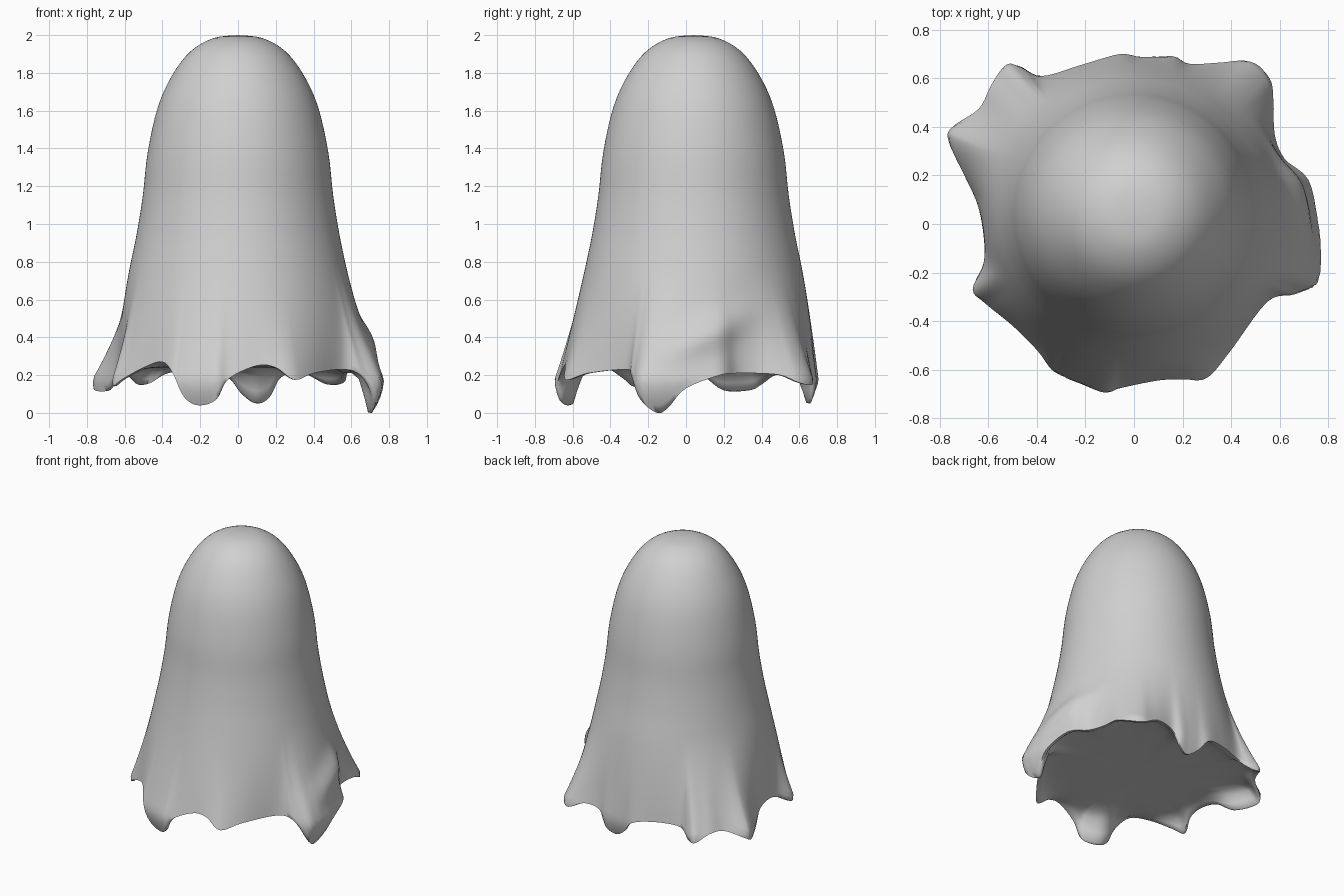
import bpy
import bmesh
import math
from mathutils import Vector

cube = bpy.data.objects.get("Cube")
if cube:
    bpy.data.objects.remove(cube, do_unlink=True)

CENTRE_Y = 0.04      # the dome sits slightly behind the middle
SKIRT_TOP = 0.8      # height where the cloth starts to flare
SKIRT_RADIUS = 0.567
SKIRT_SLOPE = 0.21
LIP = 0.18           # below this the tips curl inward
FLOOR = 0.24         # height of the closed underside

# Dome and body profile: radius, height
PROFILE = [(0, 2), (.13, 1.984), (.25, 1.915), (.347, 1.79), (.424, 1.62),
           (.478, 1.38), (.504, 1.15), (.536, .95), (SKIRT_RADIUS, SKIRT_TOP), (.6, .64)]

# Hem outline, counter-clockwise: x, y, height
HEM = [(.76, 0, .13), (.72, .18, .2), (.62, .27, .21), (.58, .37, .21),
       (.575, .5, .2), (.56, .6, .16), (.48, .67, .15), (.35, .665, .21),
       (.23, .66, .19), (.17, .69, .08), (.1, .69, .05), (.02, .69, .1),
       (-.06, .7, .19), (-.22, .655, .22), (-.38, .61, .21), (-.47, .65, .16),
       (-.53, .655, .15), (-.59, .57, .2), (-.64, .475, .2), (-.75, .4, .15),
       (-.765, .34, .12), (-.7, .2, .12), (-.645, .08, .2), (-.62, -.05, .22),
       (-.62, -.16, .2), (-.665, -.27, .14), (-.61, -.33, .18), (-.5, -.42, .24),
       (-.4, -.52, .27), (-.34, -.6, .2), (-.29, -.63, .08), (-.22, -.66, .04),
       (-.12, -.695, .07), (-.05, -.675, .18), (.1, -.645, .25), (.2, -.64, .24),
       (.3, -.635, .175), (.4, -.52, .21), (.55, -.32, .23), (.66, -.29, .2),
       (.75, -.25, .07), (.77, -.17, 0), (.77, -.1, .03)]

# Underside, from the hem inward: inset, share of the way up to the floor
UNDERSIDE = [(.02, .02), (.04, .35), (.07, .75), (.13, .95), (.25, 1)]


def spline(points, steps, closed):
    """Smooth curve through the points."""
    pts = [Vector(p) for p in points]
    n = len(pts)
    pick = (lambda i: pts[i % n]) if closed else (lambda i: pts[max(0, min(n - 1, i))])
    curve = []
    for i in range(n if closed else n - 1):
        a, b, c, d = (pick(i + k) for k in (-1, 0, 1, 2))
        for s in range(steps):
            t = s / steps
            curve.append(b + (c - a) * (t / 2)
                         + (a * 2 - b * 5 + c * 4 - d) * (t * t / 2)
                         + (b * 3 - a - c * 3 + d) * (t ** 3 / 2))
    return curve


def skirt_radius(angle, z, hem_radius, broad_radius, hem_z):
    """Body cone with broad folds high up, sharp folds at the hem."""
    end = max(hem_z, LIP)
    core = SKIRT_RADIUS + (SKIRT_TOP - max(z, end)) * SKIRT_SLOPE
    end_core = SKIRT_RADIUS + (SKIRT_TOP - end) * SKIRT_SLOPE
    s = min(1, (SKIRT_TOP - z) / (SKIRT_TOP - end))
    flare = (broad_radius - end_core) * s ** 1.6 + (hem_radius - broad_radius) * s ** 2.2
    curl = 2 * max(0, LIP - z) ** 2
    # One raised fold slants from the side down into the longest tip
    fold_angle = 0.08 + (z - 0.4) * 1.8
    fold = 0.04 * math.exp(-((angle - fold_angle) / 0.24) ** 2 - ((z - 0.41) / 0.12) ** 2)
    return core + flare - curl + fold


def column(hem_point, broad_radius, body, rows):
    """One strip of points from below the crown, round the hem and under."""
    x, y, hem_z = hem_point
    y -= CENTRE_Y
    angle = math.atan2(y, x)
    line = [(p.x, p.y) for p in body]
    for k in range(rows + 1):
        z = SKIRT_TOP + (hem_z - SKIRT_TOP) * k / rows
        line.append((skirt_radius(angle, z, math.hypot(x, y), broad_radius, hem_z), z))
    hem_r = line[-1][0]
    line += [(hem_r - inset, hem_z + (FLOOR - hem_z) * rise) for inset, rise in UNDERSIDE]
    return [(r * math.cos(angle), r * math.sin(angle) + CENTRE_Y, z) for r, z in line]


# Draped cloth surface, closed underneath
bm = bmesh.new()
steps = 4
body = spline(PROFILE, steps, False)[1:-steps]
hem = spline(HEM, 5, True)
radii = [math.hypot(p.x, p.y - CENTRE_Y) for p in hem]
reach = 9
columns = []
for i, point in enumerate(hem):
    nearby = [radii[(i + k) % len(radii)] for k in range(-reach, reach + 1)]
    broad = sum(nearby) / len(nearby)
    columns.append([bm.verts.new(p) for p in column(point, broad, body, 20)])
crown = bm.verts.new((0, CENTRE_Y, PROFILE[0][1]))
under = bm.verts.new((0, CENTRE_Y, FLOOR))
for i, left in enumerate(columns):
    right = columns[(i + 1) % len(columns)]
    bm.faces.new((crown, left[0], right[0]))
    for k in range(len(left) - 1):
        bm.faces.new((left[k], left[k + 1], right[k + 1], right[k]))
    bm.faces.new((left[-1], under, right[-1]))
mesh = bpy.data.meshes.new("draped_sheet")
bm.to_mesh(mesh)
bm.free()
sheet = bpy.data.objects.new("draped_sheet", mesh)
bpy.context.collection.objects.link(sheet)

# Plain cloth colour
cloth = bpy.data.materials.new("light_grey_cloth")
cloth.use_nodes = True
colour = (0.63, 0.63, 0.63, 1)
cloth.diffuse_color = colour
cloth.node_tree.nodes["Principled BSDF"].inputs["Base Color"].default_value = colour
mesh.materials.append(cloth)

# Smooth shading with a crisp hem
bpy.ops.object.select_all(action='DESELECT')
sheet.select_set(True)
bpy.context.view_layer.objects.active = sheet
bpy.ops.object.shade_smooth_by_angle(angle=math.radians(75))
